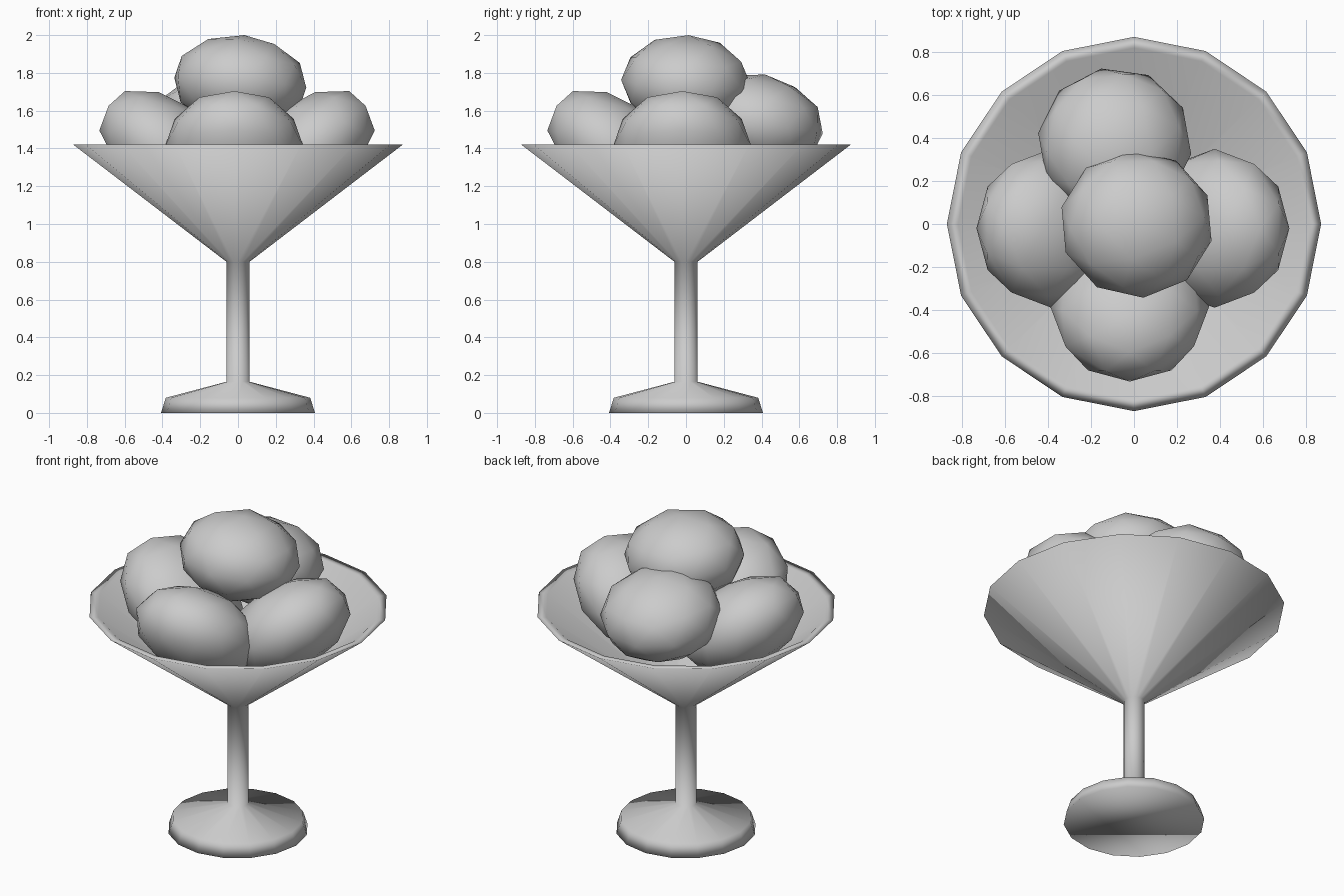
import bpy
import bmesh
from math import radians, sin, cos, tau
from mathutils import Matrix, Vector

cube = bpy.data.objects.get("Cube")
if cube:
    bpy.data.objects.remove(cube, do_unlink=True)

grey = bpy.data.materials.new("light_grey")
grey.use_nodes = True
colour = (0.6, 0.6, 0.6, 1)
grey.diffuse_color = colour
grey.node_tree.nodes["Principled BSDF"].inputs["Base Color"].default_value = colour


def finish(bm, name):
    bmesh.ops.recalc_face_normals(bm, faces=bm.faces)
    for face in bm.faces:
        face.smooth = True
    mesh = bpy.data.meshes.new(name)
    bm.to_mesh(mesh)
    bm.free()
    mesh.materials.append(grey)
    obj = bpy.data.objects.new(name, mesh)
    bpy.context.collection.objects.link(obj)


def lathe(name, profile, sides=16):
    """Turn (radius, height) points about z; both ends are closed."""
    bm = bmesh.new()
    rings = [[bm.verts.new((r * cos(tau * i / sides), r * sin(tau * i / sides), z))
              for i in range(sides)] for r, z in profile]
    for low, high in zip(rings, rings[1:]):
        for i in range(sides):
            j = (i + 1) % sides
            bm.faces.new((low[i], low[j], high[j], high[i]))
    bm.faces.new(rings[0][::-1])
    bm.faces.new(rings[-1])
    finish(bm, name)


def turn(degrees, axis):
    return Matrix.Rotation(radians(degrees), 4, axis)


def scoop(name, centre, size, spin, tilt):
    """A flattened low-poly ball, spun about its short axis and then tilted."""
    bm = bmesh.new()
    place = Matrix.Translation(Vector(centre)) @ tilt @ Matrix.Diagonal((*size, 1)) @ turn(spin, 'Z')
    bmesh.ops.create_icosphere(bm, subdivisions=2, radius=1, matrix=place)
    finish(bm, name)


# Foot, stem and hollow bowl in one turned piece
lathe("glass", [(0.408, 0), (0.382, 0.08), (0.061, 0.165), (0.061, 0.8),
                (0.872, 1.42), (0.82, 1.415), (0.05, 0.83)])

# Three matching scoops lying against the sloping wall
for name, spot, heading in (("front_scoop", (-0.02, -0.385), 0),
                            ("left_scoop", (0.375, -0.02), 90),
                            ("right_scoop", (-0.385, -0.02), -90)):
    scoop(name, (*spot, 1.4), (0.37, 0.395, 0.255), -18,
          turn(heading, 'Z') @ turn(-37, 'X'))

# Raised back scoop and the one on top
scoop("back_scoop", (-0.09, 0.375, 1.54), (0.36, 0.36, 0.255), 46, turn(-10, 'X'))
scoop("top_scoop", (0.012, 0, 1.748), (0.36, 0.345, 0.253), 41,
      turn(-3, 'X') @ turn(5, 'Y'))
